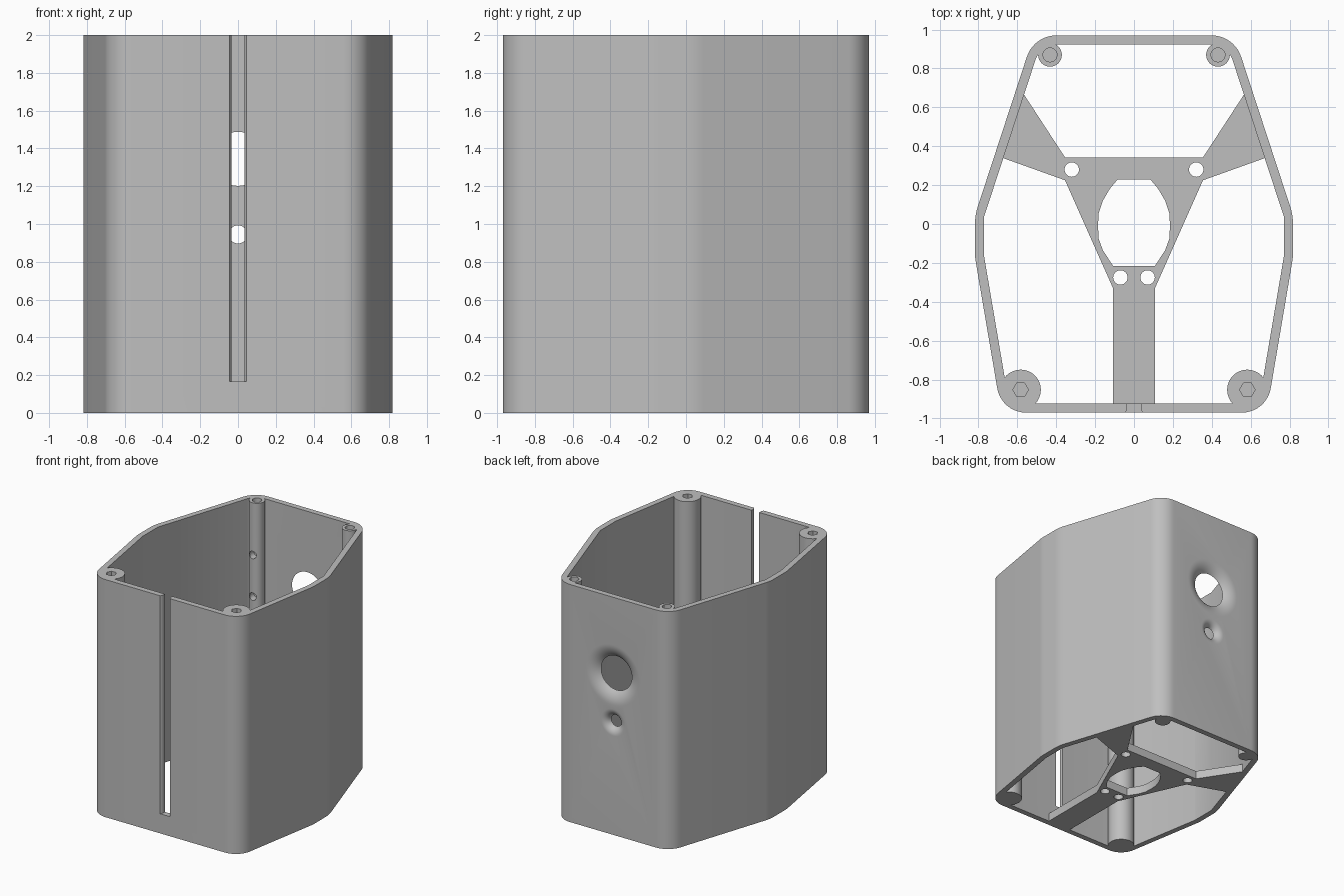
import bpy, bmesh, math
from mathutils import Vector, Matrix

cube = bpy.data.objects.get("Cube")
if cube:
    bpy.data.objects.remove(cube, do_unlink=True)

grey = bpy.data.materials.new("plain_grey")
grey.use_nodes = True
grey.diffuse_color = (0.52, 0.52, 0.52, 1)
grey.node_tree.nodes["Principled BSDF"].inputs["Base Color"].default_value = grey.diffuse_color

HEIGHT, WALL, END = 2.0, 0.047, 0.97


def loft(name, rings):
    """Closed solid through a list of rings with equal point counts."""
    bm = bmesh.new()
    loops = [[bm.verts.new(p) for p in ring] for ring in rings]
    for a, b in zip(loops, loops[1:]):
        for i in range(len(a)):
            j = (i + 1) % len(a)
            bm.faces.new((a[i], a[j], b[j], b[i]))
    bm.faces.new(loops[0][::-1])
    bm.faces.new(loops[-1])
    bmesh.ops.recalc_face_normals(bm, faces=bm.faces)
    mesh = bpy.data.meshes.new(name)
    bm.to_mesh(mesh)
    bm.free()
    mesh.materials.append(grey)
    obj = bpy.data.objects.new(name, mesh)
    bpy.context.collection.objects.link(obj)
    return obj


def prism(name, outline, z0, z1):
    return loft(name, [[(x, y, z) for x, y in outline] for z in (z0, z1)])


def circle(cx, cy, r, n=32):
    return [(cx + r * math.cos(math.tau * i / n), cy + r * math.sin(math.tau * i / n))
            for i in range(n)]


def lathe_y(name, x, z, profile, n=48):
    """Solid turned around a line along y, from (y, radius) pairs."""
    return loft(name, [[(px, y, pz) for px, pz in circle(x, z, r, n)] for y, r in profile])


def activate(obj):
    bpy.ops.object.select_all(action='DESELECT')
    obj.select_set(True)
    bpy.context.view_layer.objects.active = obj


def cut(obj, cutter):
    cutter.hide_render = True
    mod = obj.modifiers.new("cut", 'BOOLEAN')
    mod.operation, mod.solver, mod.object = 'DIFFERENCE', 'EXACT', cutter
    activate(obj)
    bpy.ops.object.modifier_apply(modifier=mod.name)
    bpy.data.objects.remove(cutter, do_unlink=True)


def smooth(obj):
    activate(obj)
    bpy.ops.object.shade_smooth_by_angle(angle=math.radians(30))


def mirrored(half):
    return half + [(-x, y) for x, y in reversed(half)]


def rounded(corners, steps=10):
    """Round every corner (x, y, radius) of a convex outline."""
    out = []
    n = len(corners)
    for i in range(n):
        p = Vector(corners[i][:2])
        a = (Vector(corners[i - 1][:2]) - p).normalized()
        b = (Vector(corners[(i + 1) % n][:2]) - p).normalized()
        r = corners[i][2]
        if r == 0:
            out.append(tuple(p))
            continue
        half = a.angle(b) / 2
        centre = p + (a + b).normalized() * (r / math.sin(half))
        start = p + a * (r / math.tan(half)) - centre
        turn = start.angle_signed(p + b * (r / math.tan(half)) - centre)
        for k in range(steps + 1):
            out.append(tuple(centre + Matrix.Rotation(-turn * k / steps, 2) @ start))
    return out


def inset(corners, d):
    """Move every edge of a clockwise outline inward."""
    out = []
    n = len(corners)
    for i in range(n):
        p = Vector(corners[i][:2])
        a = (Vector(corners[i - 1][:2]) - p).normalized()
        b = (Vector(corners[(i + 1) % n][:2]) - p).normalized()
        q = p + (a + b).normalized() * (d / math.sin(a.angle(b) / 2))
        r = corners[i][2]
        out.append((q.x, q.y, max(r - d, 0) if r < 0.2 else 0))
    return out


# Outer wall
right = [(0.515, END, 0.16), (0.818, 0.045, 0.3), (0.818, -0.17, 0.3), (0.682, -END, 0.15)]
corners = right + [(-x, y, r) for x, y, r in reversed(right)]
shell = prism("outer_wall", rounded(corners), 0, HEIGHT)
cut(shell, prism("cavity", rounded(inset(corners, WALL)), -0.1, HEIGHT + 0.1))

# Front slot with chamfered edges
slot = mirrored([(0.035, -0.8), (0.035, -END + 0.015), (0.052, -END - 0.01)])
cut(shell, prism("slot_cutter", slot, 0.165, HEIGHT + 0.1))

# Two flared openings in the back wall
for z, hole, flare in ((1.345, 0.143, 0.11), (0.945, 0.048, 0.065)):
    rad = (flare ** 2 + WALL ** 2) / (2 * WALL)
    end = math.asin(min(1, flare / rad))
    if rad < WALL:
        end = math.pi / 2
    profile = [(END + 0.02, hole + flare)]
    for k in range(9):
        t = end * k / 8
        profile.append((END - rad + rad * math.cos(t), hole + flare - rad * math.sin(t)))
    profile.append((END - 0.15, hole))
    cut(shell, lathe_y("opening_cutter", 0, z, profile))
smooth(shell)

# Screw posts with blind holes
for side, sx in (("left", 1), ("right", -1)):
    post = prism("front_post_" + side, circle(sx * 0.583, -0.853, 0.104), 0, HEIGHT)
    cut(post, prism("hole", circle(sx * 0.583, -0.853, 0.04, 6), HEIGHT - 0.3, HEIGHT + 0.1))
    smooth(post)
    post = prism("back_post_" + side, circle(sx * 0.432, 0.87, 0.061), 0, HEIGHT)
    cut(post, prism("hole", circle(sx * 0.432, 0.87, 0.037, 12), HEIGHT - 0.3, HEIGHT + 0.1))
    for z in (1.56, 1.21):
        cut(post, lathe_y("hole", sx * 0.432, z, [(0.75, 0.032), (0.87, 0.032)], 16))
    smooth(post)

# Three-armed base bracket
arms = mirrored([(0.355, 0.343), (0.575, 0.68), (0.69, 0.345), (0.355, 0.225),
                 (0.108, -0.33), (0.108, -0.94)])
bracket = prism("base_bracket", arms, 0, 0.07)
window = mirrored([(0.085, 0.228), (0.125, 0.18), (0.16, 0.12), (0.182, 0.055), (0.185, -0.01),
                   (0.182, -0.075), (0.16, -0.135), (0.108, -0.215)])
cut(bracket, prism("window_cutter", window, -0.1, 0.2))
for x, y in ((0.32, 0.28), (-0.32, 0.28), (0.07, -0.275), (-0.07, -0.275)):
    cut(bracket, prism("screw_cutter", circle(x, y, 0.037), -0.1, 0.2))
smooth(bracket)
